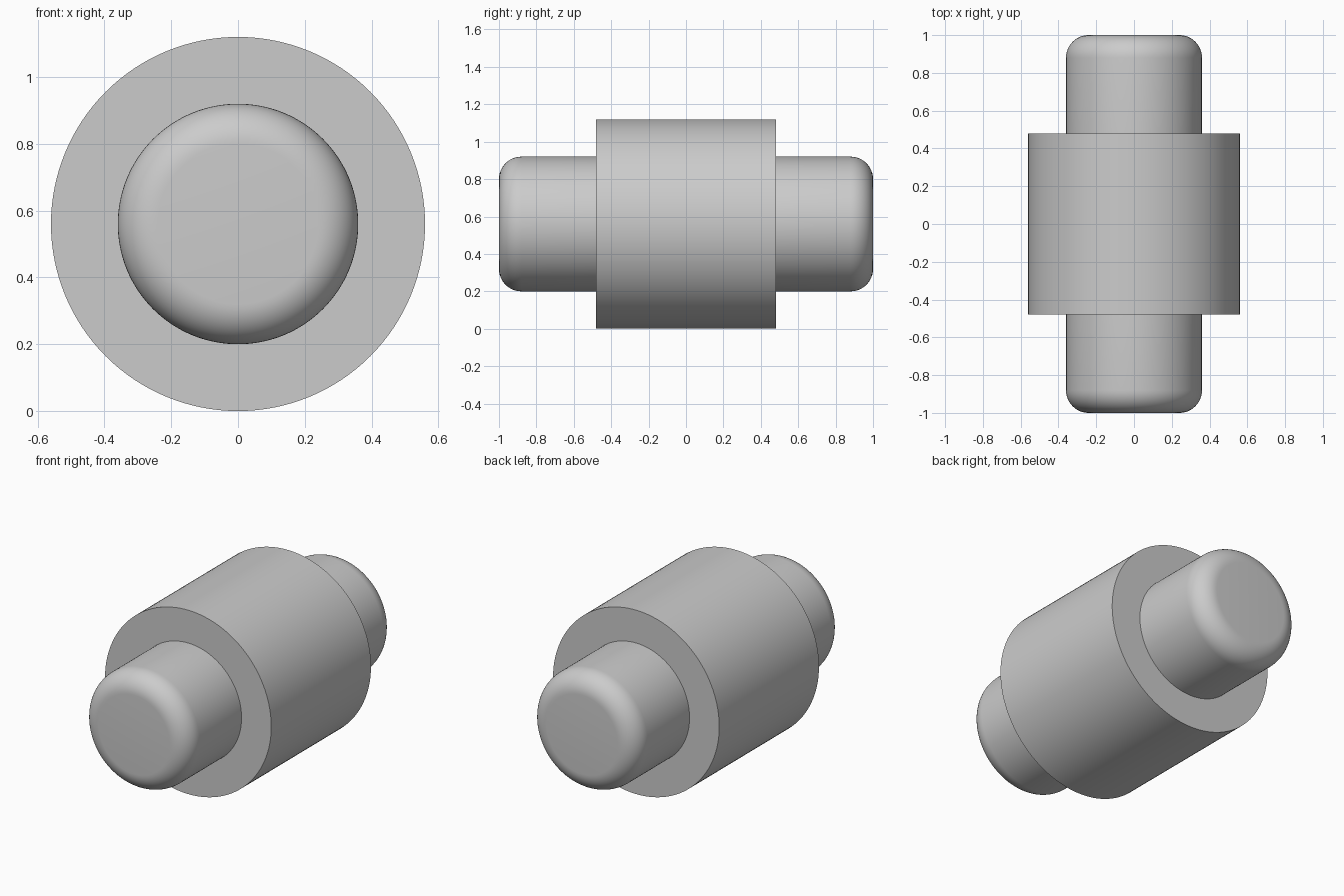
import bpy
import math

cube = bpy.data.objects.get("Cube")
if cube:
    bpy.data.objects.remove(cube, do_unlink=True)

BODY_RADIUS, BODY_HALF = 0.56, 0.48
PIN_RADIUS, PIN_HALF, FILLET = 0.36, 1.0, 0.12

grey = bpy.data.materials.new("light_grey")
grey.use_nodes = True
colour = (0.6, 0.6, 0.6, 1)
grey.diffuse_color = colour
grey.node_tree.nodes["Principled BSDF"].inputs["Base Color"].default_value = colour


def lathe(name, profile, segments=128):
    """Revolve (radius, y) points around the y axis; zero radius closes an end."""
    verts, rings, faces = [], [], []
    for r, y in profile:
        start = len(verts)
        for i in range(segments):
            a = 2 * math.pi * i / segments
            verts.append((r * math.cos(a), y, r * math.sin(a)))
        rings.append(range(start, start + segments))
    for low, high in zip(rings, rings[1:]):
        for i in range(segments):
            j = (i + 1) % segments
            faces.append((low[i], high[i], high[j], low[j]))
    # flat end caps
    faces.append(tuple(rings[0]))
    faces.append(tuple(reversed(rings[-1])))
    mesh = bpy.data.meshes.new(name)
    mesh.from_pydata(verts, [], faces)
    mesh.materials.append(grey)
    obj = bpy.data.objects.new(name, mesh)
    obj.location.z = BODY_RADIUS
    bpy.context.collection.objects.link(obj)
    bpy.ops.object.select_all(action="DESELECT")
    obj.select_set(True)
    bpy.context.view_layer.objects.active = obj
    bpy.ops.object.shade_smooth_by_angle(angle=math.radians(30))
    return obj


# Rounded end profile, from the flat tip out to the pin wall
steps = 12
tip = []
for i in range(steps + 1):
    a = math.pi / 2 * i / steps
    tip.append((PIN_RADIUS - FILLET + FILLET * math.sin(a),
                -PIN_HALF + FILLET - FILLET * math.cos(a)))

# One outline: front pin, stepped body, back pin
front = tip + [(PIN_RADIUS, -BODY_HALF), (BODY_RADIUS, -BODY_HALF)]
back = [(r, -y) for r, y in reversed(front)]
lathe("stepped_roller", front + back)
